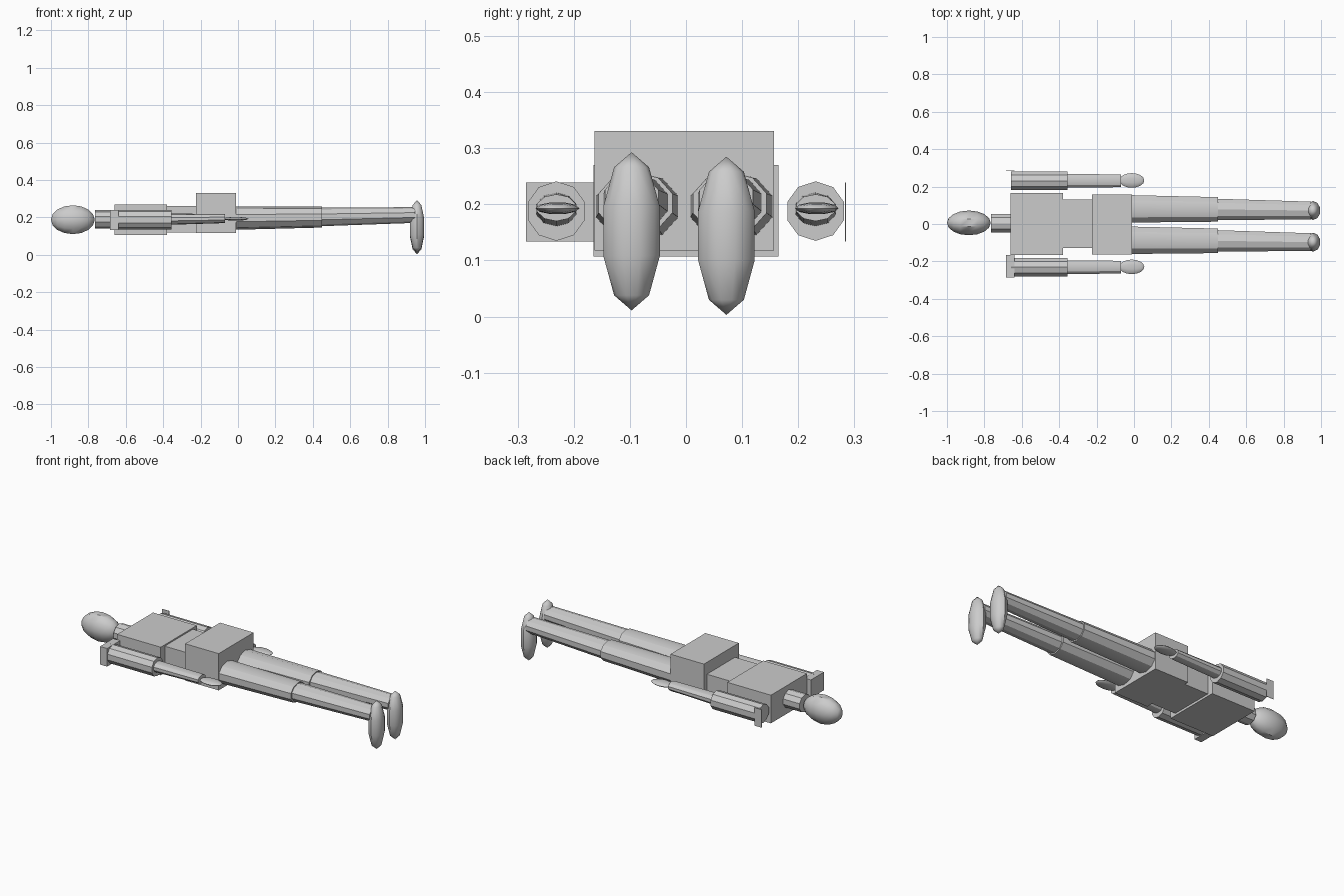
import bpy, math
from mathutils import Matrix, Vector

if "Cube" in bpy.data.objects:
    bpy.data.objects.remove(bpy.data.objects["Cube"], do_unlink=True)

GREY = (0.6, 0.6, 0.6, 1)
mat = bpy.data.materials.new("plain grey")
mat.use_nodes = True
mat.diffuse_color = GREY
mat.node_tree.nodes["Principled BSDF"].inputs["Base Color"].default_value = GREY


def finish(name, smooth):
    ob = bpy.context.object
    ob.name = ob.data.name = name
    ob.data.materials.append(mat)
    if smooth:
        bpy.ops.object.shade_smooth_by_angle(angle=math.radians(smooth))
    return ob


def box(name, low, high):
    bpy.ops.mesh.primitive_cube_add(size=1)
    low, high = Vector(low), Vector(high)
    bpy.context.object.data.transform(
        Matrix.Translation((low + high) / 2) @ Matrix.Diagonal((*(high - low), 1)))
    finish(name, 0)


def limb(name, start, end, r_start, r_end, sides=10):
    """Tapered tube along x with oval (y, z) radii at each end."""
    bpy.ops.mesh.primitive_cylinder_add(vertices=sides, radius=1, depth=1)
    for v in bpy.context.object.data.vertices:
        t = v.co.z + 0.5
        c = Vector(start).lerp(Vector(end), t)
        r = Vector(r_start).lerp(Vector(r_end), t)
        # cyclic axis swap keeps the faces turned outwards
        v.co = c + Vector((0, v.co.x * r.x, v.co.y * r.y))
    finish(name, 30)


def ellipsoid(name, centre, radii, rings, along_x=False):
    bpy.ops.mesh.primitive_uv_sphere_add(segments=10, ring_count=rings, radius=1)
    me = bpy.context.object.data
    if along_x:
        me.transform(Matrix.Rotation(math.pi / 2, 4, 'Y'))
    me.transform(Matrix.Translation(centre) @ Matrix.Diagonal((*radii, 1)))
    finish(name, 40)


# Head, neck and torso
ellipsoid("head", (-0.883, 0.006, 0.188), (0.117, 0.066, 0.081), 8, True)
limb("neck", (-0.765, 0.003, 0.19), (-0.65, 0.003, 0.19), (0.052, 0.05), (0.052, 0.05))
box("chest", (-0.66, -0.165, 0.107), (-0.38, 0.165, 0.27))
box("waist", (-0.385, -0.128, 0.12), (-0.22, 0.13, 0.262))
box("pelvis", (-0.225, -0.163, 0.118), (-0.01, 0.157, 0.331))

# Shoulders: a solid block on one side, a thin plate on the other
box("right_shoulder", (-0.685, -0.285, 0.134), (-0.64, -0.165, 0.239))
box("left_shoulder_plate", (-0.685, 0.283, 0.134), (-0.64, 0.285, 0.239))

# Arms, legs, hands and feet
for side, s, hip, ankle, foot_z in (("left", 1, 0.081, 0.072, 0.144),
                                    ("right", -1, -0.087, -0.097, 0.152)):
    y = 0.231 * s
    limb(side + "_upper_arm", (-0.658, y, 0.188), (-0.355, y, 0.188),
         (0.053, 0.053), (0.053, 0.053))
    limb(side + "_forearm", (-0.36, y, 0.191), (-0.07, y, 0.194),
         (0.038, 0.03), (0.036, 0.024))
    ellipsoid(side + "_hand", (-0.012, y + 0.002, 0.193), (0.067, 0.039, 0.011), 8, True)
    knee = hip - 0.003
    limb(side + "_thigh", (-0.02, hip, 0.196), (0.448, knee, 0.202),
         (0.077, 0.062), (0.069, 0.056))
    limb(side + "_shin", (0.44, knee, 0.203), (0.945, ankle, 0.213),
         (0.06, 0.05), (0.05, 0.042))
    ellipsoid(side + "_foot", (0.957, ankle, foot_z), (0.042, 0.053, 0.141), 5)
